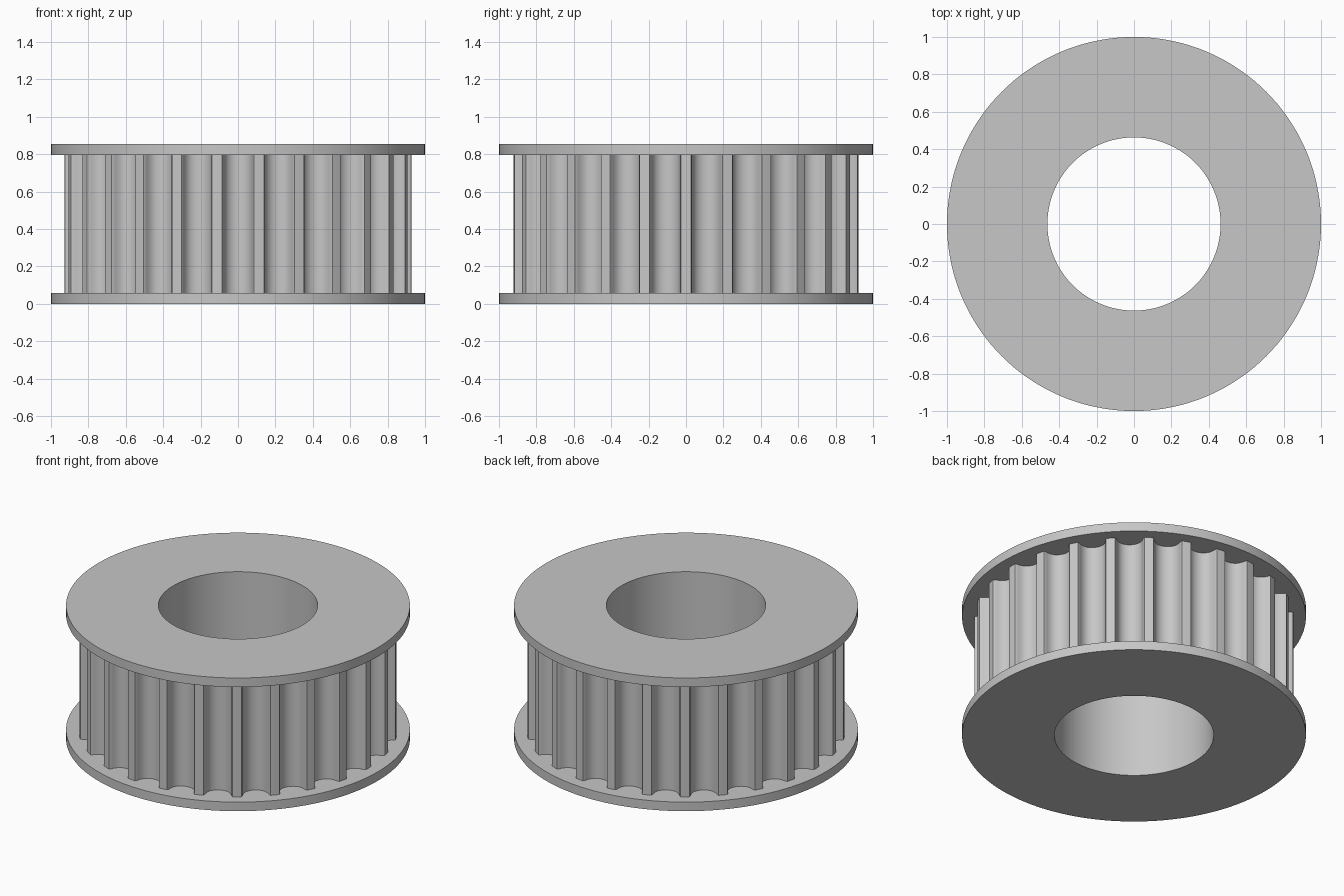
import bpy, bmesh, math
from mathutils import Vector

cube = bpy.data.objects.get("Cube")
if cube:
    bpy.data.objects.remove(cube, do_unlink=True)

TEETH = 26
RADIUS = 0.927        # tooth tip radius
BORE = 0.463
FLANGE = 0.058        # flange thickness
HEIGHT = 0.855

grey = bpy.data.materials.new("plain grey")
grey.use_nodes = True
colour = (0.57, 0.57, 0.57, 1)
grey.diffuse_color = colour
grey.node_tree.nodes["Principled BSDF"].inputs["Base Color"].default_value = colour


def bridge_rings(name, rings):
    """Closed solid from a cyclic list of equally long point rings."""
    bm = bmesh.new()
    loops = [[bm.verts.new(p) for p in ring] for ring in rings]
    for a, b in zip(loops, loops[1:] + loops[:1]):
        for i in range(len(a)):
            j = (i + 1) % len(a)
            bm.faces.new((a[i], a[j], b[j], b[i]))
    bmesh.ops.recalc_face_normals(bm, faces=bm.faces)
    mesh = bpy.data.meshes.new(name)
    bm.to_mesh(mesh)
    bm.free()
    mesh.materials.append(grey)
    obj = bpy.data.objects.new(name, mesh)
    bpy.context.collection.objects.link(obj)
    bpy.ops.object.select_all(action="DESELECT")
    obj.select_set(True)
    bpy.context.view_layer.objects.active = obj
    bpy.ops.object.shade_smooth_by_angle(angle=math.radians(32))
    return obj


def circle(r, z, n=144):
    turn = [2 * math.pi * i / n for i in range(n)]
    return [Vector((r * math.cos(a), r * math.sin(a), z)) for a in turn]


# Spool: bore, hub and both flanges as one turned section
hub = 0.82
low, high = FLANGE, HEIGHT - FLANGE
section = [(BORE, 0), (1, 0), (1, low), (hub, low),
           (hub, high), (1, high), (1, HEIGHT), (BORE, HEIGHT)]
bridge_rings("flanged_spool", [circle(r, z) for r, z in section])

# Belt groove: half profile as (sideways, depth), mirrored about its centre
half = [(0.085, 0.0043), (0.0784, 0.0151), (0.0758, 0.0276), (0.0717, 0.0397),
        (0.0662, 0.0513), (0.0592, 0.0624), (0.047, 0.0736),
        (0.0326, 0.0818), (0.0167, 0.0867)]
groove = [(-s, d) for s, d in half] + [(0, 0.0884)] + [(s, d) for s, d in reversed(half)]

# Toothed ring outline: one tooth tip and one groove per pitch
outline = []
for k in range(TEETH):
    tip = 2 * math.pi * k / TEETH
    mid = tip + math.pi / TEETH
    outline.append((RADIUS * math.cos(tip), RADIUS * math.sin(tip)))
    for s, d in groove:
        r = RADIUS - d
        outline.append((r * math.cos(mid) - s * math.sin(mid),
                        r * math.sin(mid) + s * math.cos(mid)))


def ring(z, radius=None):
    points = [Vector((x, y, 0)) for x, y in outline]
    if radius:
        points = [p.normalized() * radius for p in points]
    return [p + Vector((0, 0, z)) for p in points]


# Ends are sunk slightly into the flanges, the inside into the hub
sink = 0.01
inner = 0.79
bridge_rings("toothed_ring", [ring(low - sink, inner), ring(low - sink),
                              ring(high + sink), ring(high + sink, inner)])
